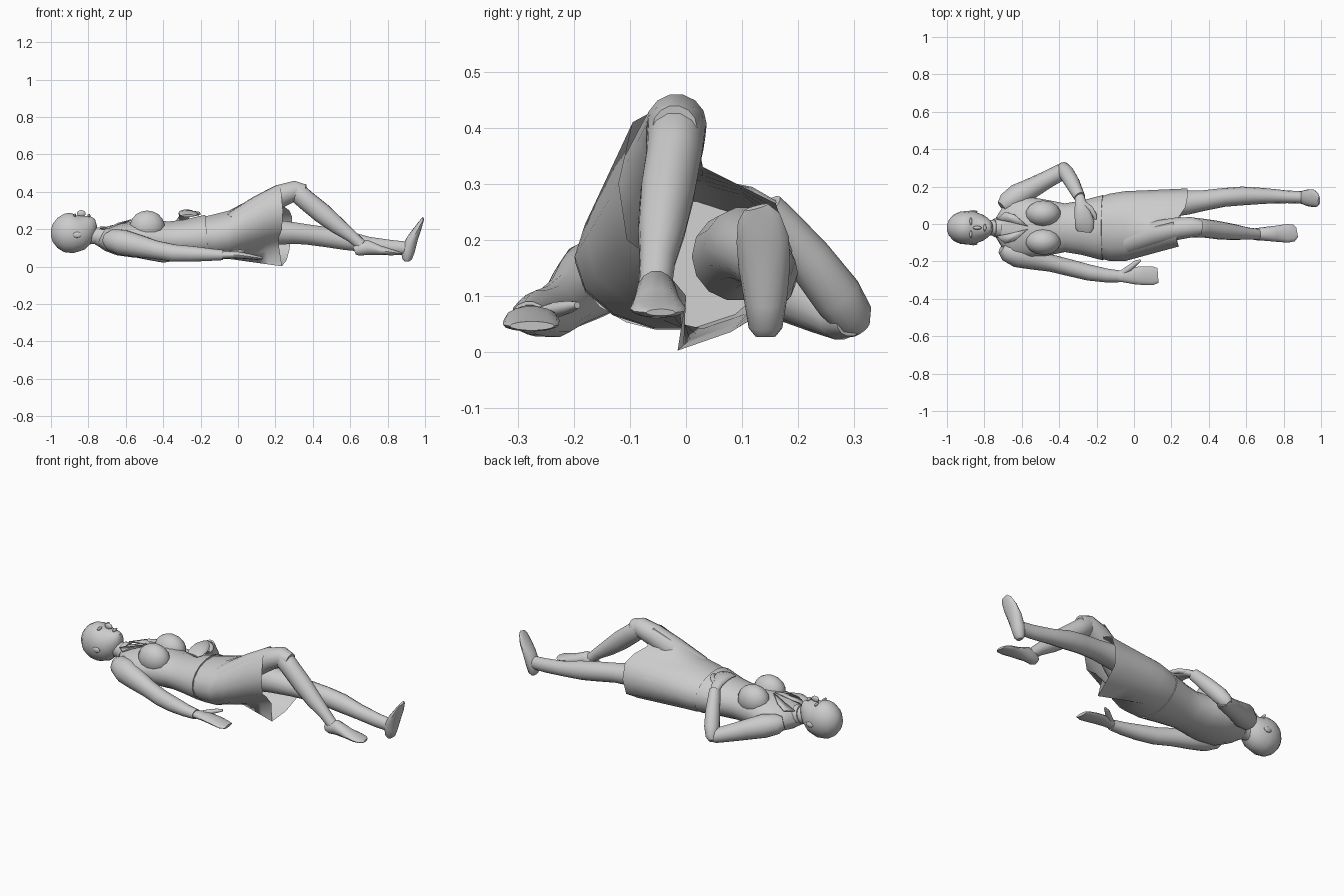
import bpy, bmesh, math
from mathutils import Vector


def finish(name, bm, angle=40):
    bmesh.ops.recalc_face_normals(bm, faces=bm.faces)
    me = bpy.data.meshes.new(name)
    bm.to_mesh(me)
    bm.free()
    ob = bpy.data.objects.new(name, me)
    bpy.context.collection.objects.link(ob)
    bpy.ops.object.select_all(action='DESELECT')
    bpy.context.view_layer.objects.active = ob
    ob.select_set(True)
    bpy.ops.object.shade_smooth_by_angle(angle=math.radians(angle))
    return ob


def skin(name, rings, caps=True, angle=40):
    bm = bmesh.new()
    vs = [[bm.verts.new(p) for p in r] for r in rings]
    n = len(vs[0])
    for a, b in zip(vs, vs[1:]):
        for i in range(n):
            bm.faces.new((a[i], a[(i + 1) % n], b[(i + 1) % n], b[i]))
    if caps:
        bm.faces.new(vs[0])
        bm.faces.new(vs[-1])
    return finish(name, bm, angle)


def limb(name, path, up=(0, 0, 1), n=14):
    """Loft ellipses (x, y, z, half width, half height) along a path."""
    pts = [Vector(p[:3]) for p in path]
    rings = []
    for i, p in enumerate(path):
        t = (pts[min(i + 1, len(pts) - 1)] - pts[max(i - 1, 0)]).normalized()
        side = Vector(up).cross(t).normalized()
        nrm = t.cross(side)
        rings.append([pts[i] + side * p[3] * math.cos(a) + nrm * p[4] * math.sin(a)
                      for a in [2 * math.pi * k / n for k in range(n)]])
    return skin(name, rings)


def blob(name, loc, size):
    bm = bmesh.new()
    bmesh.ops.create_uvsphere(bm, u_segments=14, v_segments=9, radius=1)
    for v in bm.verts:
        v.co = Vector([v.co[i] * size[i] + loc[i] for i in range(3)])
    return finish(name, bm)


MID = -0.02   # body centre line

# Head, face and neck
limb("head", [(x, MID, z, w, h) for x, z, w, h in [
    (-1.0, .18, .015, .018), (-.99, .18, .042, .05), (-.965, .18, .07, .082),
    (-.93, .18, .086, .104), (-.89, .18, .09, .11), (-.85, .187, .086, .102),
    (-.82, .203, .073, .083), (-.79, .223, .053, .058), (-.77, .235, .035, .036),
    (-.76, .238, .018, .018)]], n=18)
blob("nose", (-.838, MID, .284), (.024, .011, .018))
blob("lips", (-.797, MID, .273), (.008, .02, .01))
for s in (-1, 1):
    blob("brow", (-.872, MID + s * .035, .275), (.007, .022, .009))
    blob("ear", (-.86, MID + s * .086, .17), (.024, .008, .016))
limb("neck", [(-.86, MID, .155, .046, .05), (-.79, MID, .165, .042, .046),
              (-.74, MID, .165, .043, .046), (-.69, MID, .15, .055, .05)])

# Jacket body
limb("jacket", [(x, MID, z, w, h) for x, z, w, h in [
    (-.735, .16, .05, .05), (-.70, .145, .115, .062), (-.65, .142, .165, .082),
    (-.56, .145, .165, .098), (-.46, .148, .148, .102), (-.37, .145, .13, .098),
    (-.28, .148, .145, .105), (-.165, .158, .175, .122)]], n=18)
for s in (-1, 1):
    blob("bust", (-.485, MID + s * .075, .215), (.095, .072, .085))
limb("collar_band", [(-.75, MID, .168, .048, .052), (-.725, MID, .16, .056, .058)])

# Lapels
for s in (-1, 1):
    bm = bmesh.new()
    q = [(-.735, .045, .205), (-.69, .085, .21), (-.64, .07, .235), (-.57, .008, .253), (-.66, .03, .225)]
    bm.faces.new([bm.verts.new((x, MID + s * y, z)) for x, y, z in q])
    ob = finish("lapel", bm)
    m = ob.modifiers.new("thickness", 'SOLIDIFY')
    m.thickness = .008

# Skirt, open at the draped hem
N = 14
hem = [(.24, -.12, .30), (.23, -.095, .41), (.225, -.045, .437), (.21, .01, .435), (.235, .03, .33),
       (.275, .09, .30), (.29, .16, .265), (.285, .19, .18), (.275, .17, .09), (.26, .08, .035),
       (.235, -.015, .002), (.22, .0, .1), (.22, -.05, .16), (.235, -.105, .20)]


def ellipse(x, y, z, w, h):
    return [Vector((x, y - w * math.cos(2 * math.pi * i / N), z + h * math.sin(2 * math.pi * i / N)))
            for i in range(N)]


hip = ellipse(-.05, -.012, .17, .187, .132)
rings = [ellipse(-.21, MID, .155, .155, .108), ellipse(-.13, -.018, .16, .18, .122), hip]
for t in (.25, .5, .75, 1):
    rings.append([a.lerp(Vector(b), t) for a, b in zip(hip, hem)])
skin("skirt", rings, caps=False, angle=60)

# Bent right leg
limb("right_thigh", [(-.02, -.09, .22, .075, .075), (.12, -.05, .315, .068, .07),
                     (.23, -.025, .38, .06, .062), (.31, -.017, .407, .054, .054),
                     (.36, -.02, .40, .04, .04)])
limb("right_shin", [(.265, -.017, .425, .035, .03), (.31, -.018, .402, .053, .054), (.37, -.022, .35, .05, .054),
                    (.45, -.033, .285, .049, .055), (.53, -.043, .22, .043, .046),
                    (.61, -.051, .16, .032, .033), (.66, -.055, .115, .03, .03)])
limb("right_foot", [(.622, -.055, .085, .02, .022), (.64, -.055, .092, .031, .035),
                    (.69, -.053, .103, .036, .042), (.76, -.052, .087, .043, .026),
                    (.82, -.05, .077, .05, .017), (.855, -.048, .072, .045, .011),
                    (.872, -.045, .07, .026, .006)])

# Straight left leg
limb("left_leg", [(-.02, .09, .17, .08, .08), (.15, .105, .185, .074, .074),
                  (.29, .115, .18, .064, .06), (.37, .125, .172, .055, .055),
                  (.48, .142, .157, .05, .055), (.58, .15, .14, .05, .053),
                  (.70, .15, .118, .042, .042), (.82, .145, .103, .034, .04),
                  (.91, .142, .098, .033, .036)])
limb("left_foot", [(.902, .142, .027, .018, .012), (.903, .142, .042, .03, .028),
                   (.91, .142, .09, .038, .038), (.933, .14, .15, .046, .03),
                   (.96, .137, .2, .047, .02), (.98, .13, .24, .038, .011),
                   (.99, .125, .258, .022, .006)], up=(1, 0, 0))

# Right arm resting at the side
limb("right_sleeve", [(-.705, -.125, .15, .035, .035), (-.68, -.14, .143, .058, .058),
                      (-.62, -.165, .13, .068, .07), (-.54, -.187, .112, .057, .062),
                      (-.44, -.21, .09, .046, .05), (-.34, -.235, .072, .045, .047),
                      (-.24, -.26, .068, .043, .042), (-.15, -.275, .064, .037, .034),
                      (-.08, -.28, .062, .032, .028)])
limb("right_hand", [(-.1, -.28, .062, .026, .022), (-.05, -.278, .063, .035, .02),
                    (0, -.276, .062, .046, .019), (.05, -.276, .056, .05, .016),
                    (.1, -.277, .048, .05, .012), (.128, -.275, .046, .04, .008)])
limb("right_thumb", [(-.06, -.26, .065, .016, .015), (-.02, -.232, .075, .016, .014),
                     (.01, -.208, .08, .013, .011), (.035, -.194, .083, .006, .006)])

# Left arm folded over the waist
limb("left_upper_sleeve", [(-.705, .09, .15, .035, .035), (-.68, .11, .143, .056, .056),
                           (-.62, .15, .13, .066, .066), (-.54, .196, .105, .054, .057),
                           (-.46, .24, .08, .047, .048), (-.39, .278, .06, .045, .04),
                           (-.36, .295, .055, .03, .028)])
limb("left_lower_sleeve", [(-.39, .31, .04, .022, .018), (-.38, .297, .058, .04, .034),
                           (-.36, .27, .1, .045, .042), (-.33, .22, .165, .042, .04),
                           (-.305, .17, .225, .036, .034), (-.29, .143, .255, .033, .03)],
     up=(1, 0, 0))
limb("left_hand", [(-.293, .155, .25, .024, .02), (-.285, .11, .276, .032, .02),
                   (-.275, .06, .288, .044, .018), (-.265, .01, .285, .051, .015),
                   (-.265, -.025, .277, .048, .011), (-.267, -.042, .272, .036, .007)])
limb("left_thumb", [(-.27, .11, .28, .015, .014), (-.235, .085, .285, .015, .013),
                    (-.212, .05, .284, .012, .01), (-.205, .025, .281, .006, .005)])
